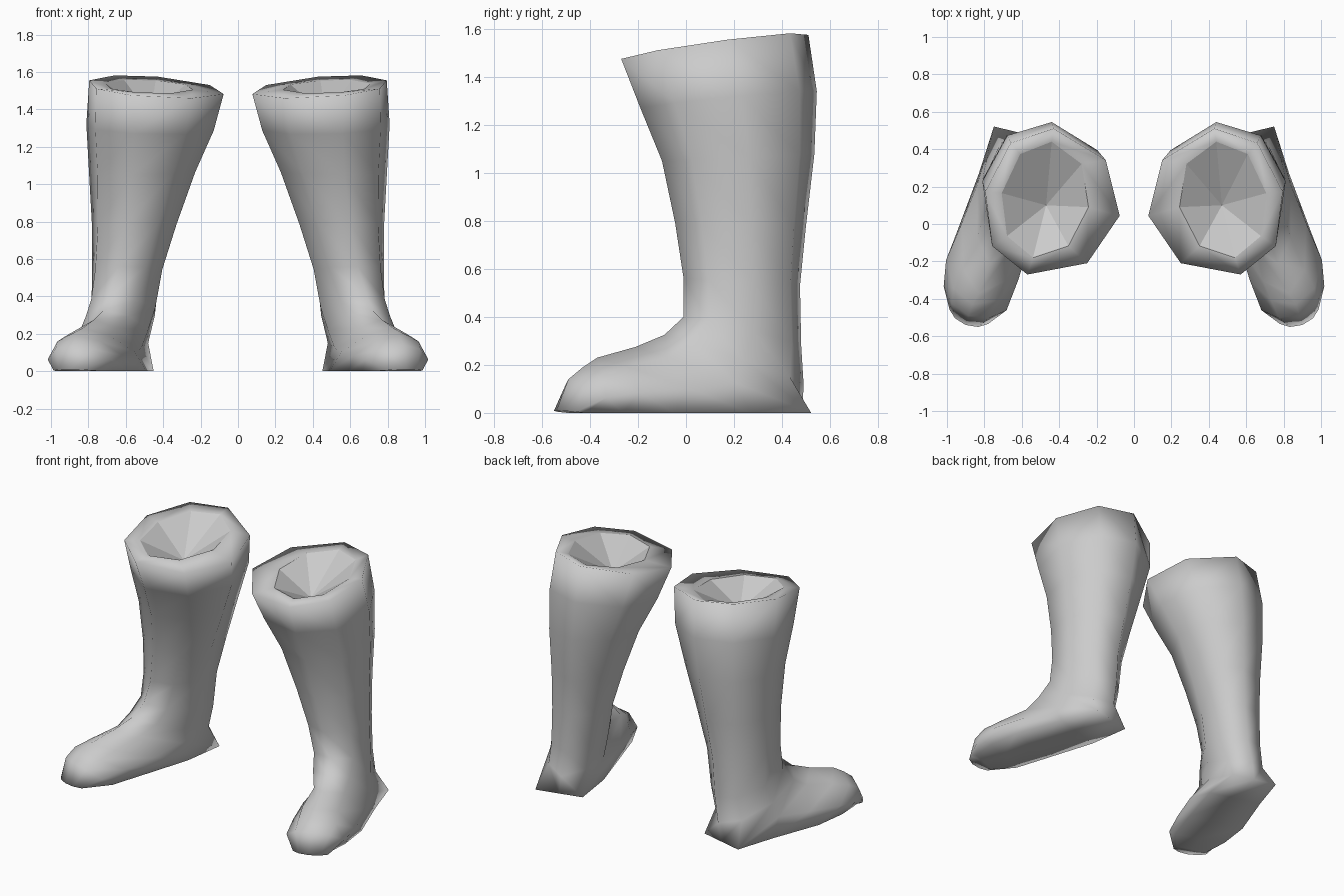
import bpy, bmesh, math
from mathutils import Vector

if "Cube" in bpy.data.objects:
    bpy.data.objects.remove(bpy.data.objects["Cube"])

rubber = bpy.data.materials.new("grey_rubber")
rubber.diffuse_color = (0.6, 0.6, 0.6, 1)
rubber.use_nodes = True
rubber.node_tree.nodes["Principled BSDF"].inputs["Base Color"].default_value = rubber.diffuse_color

# Each ring: front/top point, back/bottom point, inner half width, outer half width, roll
SHAFT = [
    ((.54, -.18, 1.49), (.44, .44, 1.555), .25, .22, .07),   # mouth of the opening
    ((.57, -.27, 1.475), (.43, .51, 1.575), .43, .30, .10),  # cuff edge
    ((.56, -.19, 1.27), (.44, .545, 1.34), .375, .315, .05),
    ((.57, -.10, 1.05), (.47, .535, 1.08), .295, .28, 0),
    ((.60, -.045, .79), (.50, .50, .78), .225, .235, 0),
    ((.64, -.01, .56), (.53, .475, .53), .185, .20, 0),      # ankle
    ((.69, -.01, .40), (.55, .48, .28), .185, .17, 0),
    ((.72, -.09, .325), (.58, .49, .12), .175, .165, 0),     # heel
]
FOOT = [
    ((.77, -.21, .275), (.60, .485, 0), .165, .165, 0),
    ((.83, -.37, .23), (.66, .22, 0), .19, .19, 0),
    ((.865, -.43, .19), (.77, -.10, 0), .20, .20, 0),
    ((.885, -.49, .14), (.82, -.32, 0), .18, .18, 0),
    ((.90, -.54, .01), (.87, -.46, 0), .11, .11, 0),         # toe tip
]
# (position from back to front, sideways factor) for the eight corners of a ring
ROUND = [((1 + math.cos(k * math.pi / 4)) / 2, math.sin(k * math.pi / 4)) for k in range(8)]
SOLED = [(1, 0), (.84, .6), (.45, 1), (0, .93), (0, 0), (0, -.93), (.45, -1), (.84, -.6)]


def ring_points(ring, section):
    front, back, w_in, w_out, roll = ring
    front, back = Vector(front), Vector(back)
    along = front - back
    side = Vector((-along.y, along.x, 0)).normalized()
    points = []
    for t, s in section:
        off = s * (w_out if s > 0 else w_in)
        points.append(back.lerp(front, t) + side * off + Vector((0, 0, roll * off)))
    return points


def make_boot(name, mirror):
    bm = bmesh.new()
    rings = [ring_points(r, ROUND) for r in SHAFT] + [ring_points(r, SOLED) for r in FOOT]
    loops = [[bm.verts.new((p.x * mirror, p.y, p.z)) for p in pts] for pts in rings]
    # cuff, shaft and foot as one skin
    for a, b in zip(loops, loops[1:]):
        for i in range(8):
            j = (i + 1) % 8
            bm.faces.new((a[i], a[j], b[j], b[i]))
    bm.faces.new(loops[-1])
    # faceted hollow inside the cuff
    apex = bm.verts.new((.47 * mirror, .10, 1.37))
    hollow = [bm.faces.new((loops[0][i], loops[0][(i + 1) % 8], apex)) for i in range(8)]
    for f in bm.faces:
        f.smooth = f not in hollow
    for e in bm.edges:
        e.smooth = not any(f in hollow for f in e.link_faces)
    bmesh.ops.recalc_face_normals(bm, faces=bm.faces)
    mesh = bpy.data.meshes.new(name)
    bm.to_mesh(mesh)
    bm.free()
    mesh.materials.append(rubber)
    bpy.context.collection.objects.link(bpy.data.objects.new(name, mesh))


make_boot("right_boot", 1)
make_boot("left_boot", -1)
